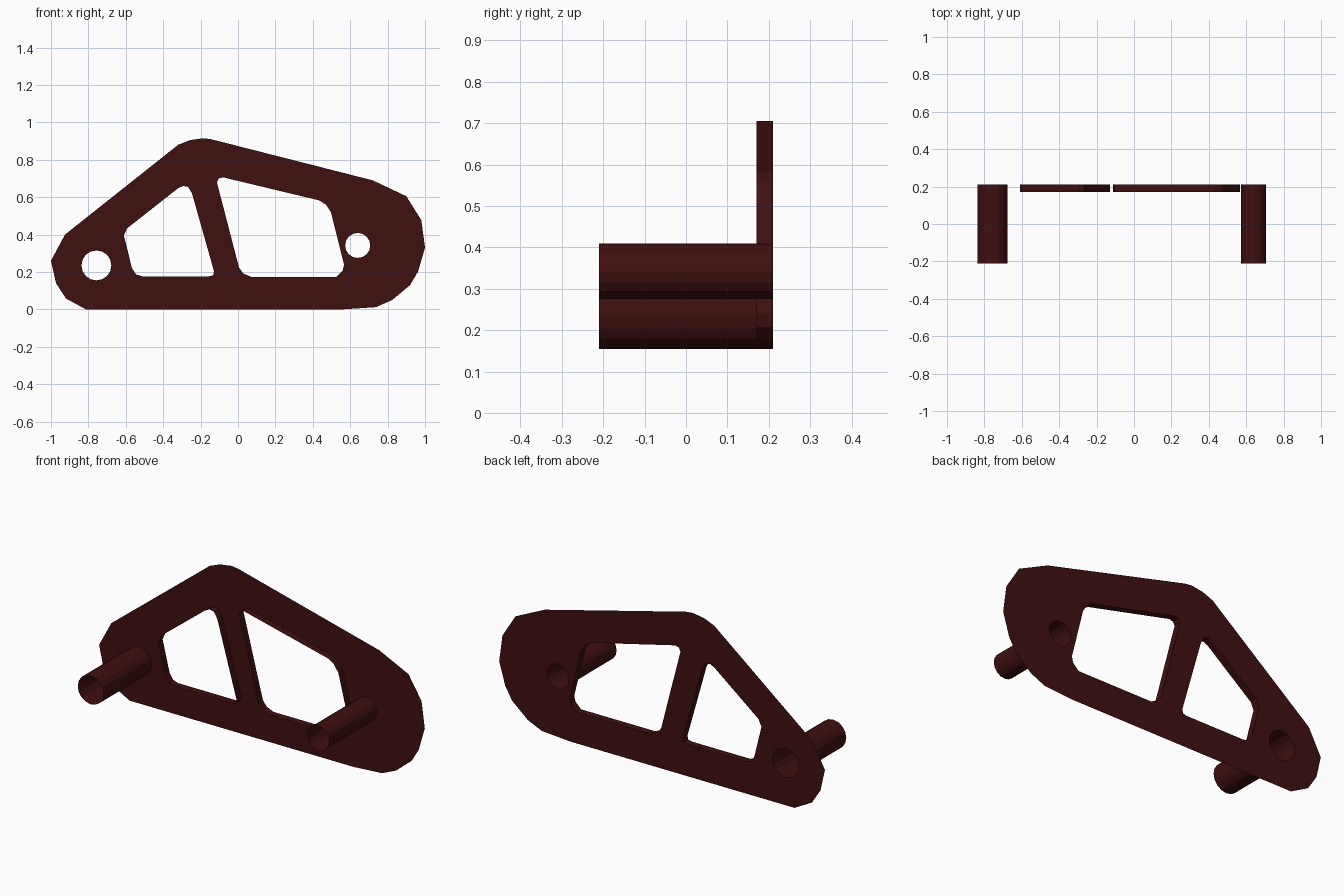
import bpy, bmesh, math
from mathutils import Vector

if "Cube" in bpy.data.objects:
    bpy.data.objects.remove(bpy.data.objects["Cube"])

BACK, LIP, FRONT = 0.21, 0.17, -0.21   # y of plate, window lips, tube ends

maroon = bpy.data.materials.new("dark maroon")
maroon.diffuse_color = (0.05, 0.005, 0.005, 1)
maroon.use_nodes = True
maroon.node_tree.nodes["Principled BSDF"].inputs["Base Color"].default_value = maroon.diffuse_color

# Profiles in (x, z)
outline = [(-1, .26), (-.925, .40), (-.32, .88), (-.257, .905), (-.187, .915),
           (-.145, .91), (.72, .69), (.90, .605), (.98, .477), (1, .33),
           (.963, .203), (.92, .13), (.824, .05), (.738, .012), (.56, 0),
           (-.813, 0), (-.92, .058), (-.973, .14)]
left_window = [(-.61, .395), (-.593, .433), (-.32, .648), (-.294, .66),
               (-.267, .655), (-.246, .62), (-.128, .203), (-.133, .182),
               (-.155, .177), (-.513, .177), (-.545, .187), (-.567, .22)]
right_window = [(-.113, .68), (-.103, .70), (-.08, .706), (.433, .583),
                (.47, .56), (.497, .52), (.567, .24), (.56, .208),
                (.525, .174), (.07, .174), (.027, .193), (.005, .225)]


def circle(x, z, r, n=16):
    return [(x + r * math.cos(2 * math.pi * i / n),
             z + r * math.sin(2 * math.pi * i / n)) for i in range(n)]


left_bore = circle(-.757, .235, .08)
right_bore = circle(.64, .342, .067)


def finish(name, bm):
    me = bpy.data.meshes.new(name)
    bm.to_mesh(me)
    bm.free()
    me.materials.append(maroon)
    ob = bpy.data.objects.new(name, me)
    bpy.context.collection.objects.link(ob)
    return ob


def wall(name, loop, y0, y1, outward):
    """Open sheet wall following a closed profile from y0 to y1."""
    bm = bmesh.new()
    a = [bm.verts.new((x, y0, z)) for x, z in loop]
    b = [bm.verts.new((x, y1, z)) for x, z in loop]
    cx = sum(p[0] for p in loop) / len(loop)
    cz = sum(p[1] for p in loop) / len(loop)
    centre = Vector((cx, (y0 + y1) / 2, cz))
    for i in range(len(loop)):
        j = (i + 1) % len(loop)
        f = bm.faces.new((a[i], a[j], b[j], b[i]))
        f.normal_update()
        if (f.normal.dot(f.calc_center_median() - centre) > 0) != outward:
            f.normal_flip()
    return finish(name, bm)


# Thin back plate with two windows and two bores
bm = bmesh.new()
edges = []
for loop in (outline, left_window, right_window, left_bore, right_bore):
    vs = [bm.verts.new((x, BACK, z)) for x, z in loop]
    edges += [bm.edges.new((vs[i], vs[(i + 1) % len(vs)])) for i in range(len(vs))]
bmesh.ops.triangle_fill(bm, use_beauty=True, use_dissolve=False,
                        edges=edges, normal=(0, 1, 0))
for f in bm.faces:
    f.normal_update()
    if f.normal.y < 0:
        f.normal_flip()
finish("side_plate", bm)

# Lips around the windows
wall("left_window_lip", left_window, LIP, BACK, False)
wall("right_window_lip", right_window, LIP, BACK, False)

# Open pivot tubes reaching forward
wall("left_pivot_tube", left_bore, FRONT, BACK, True)
wall("right_pivot_tube", right_bore, FRONT, BACK, True)
